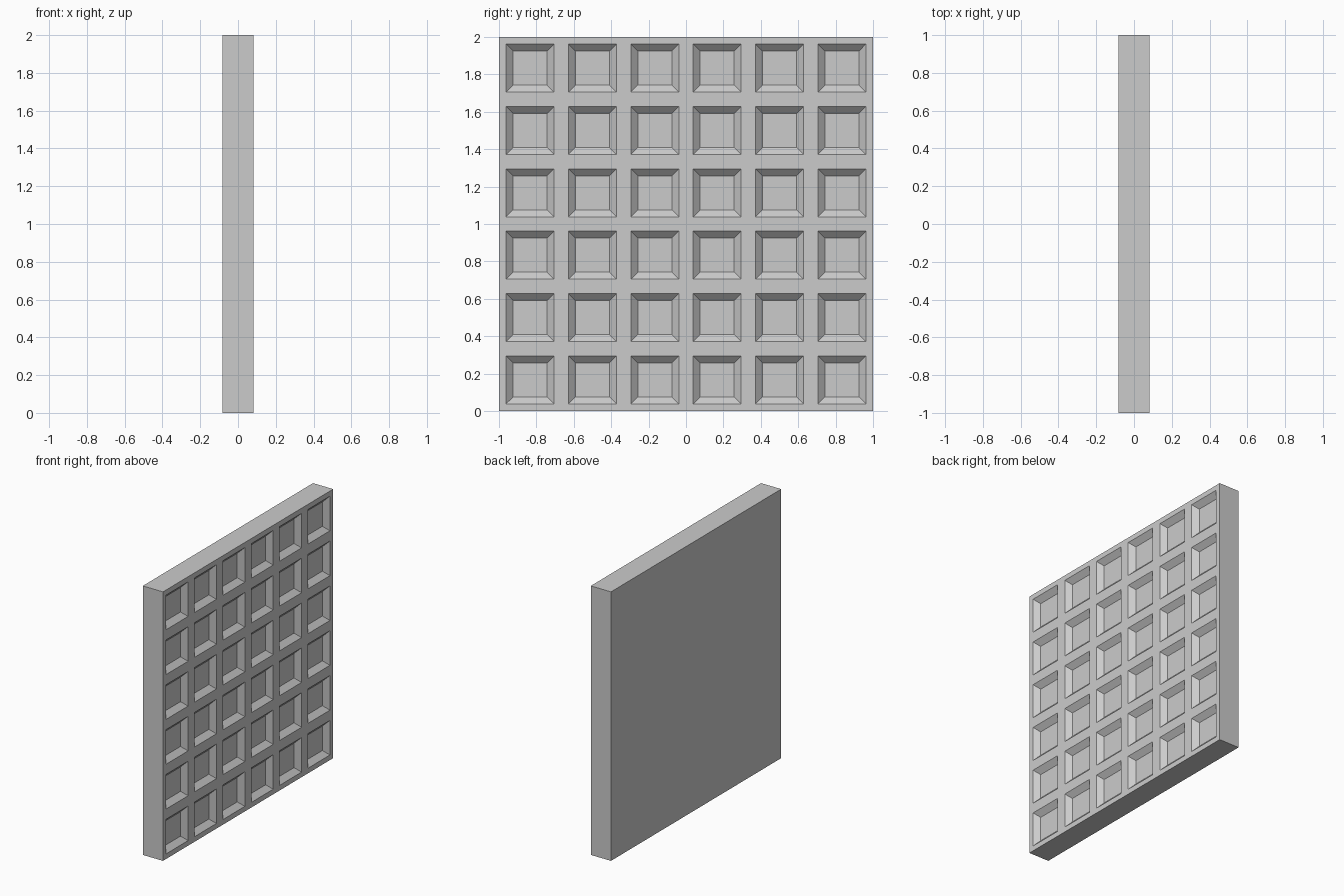
import bpy, bmesh
from math import radians
from mathutils import Matrix, Vector

if "Cube" in bpy.data.objects:
    bpy.data.objects.remove(bpy.data.objects["Cube"])

HALF_THICK = 0.083   # slab spans x = -0.083 .. 0.083
CELLS = 6            # pits per side
MARGIN = 0.038       # half the rib width between pits
SLOPE = 0.038        # width of the sloping pit walls
DEPTH = 0.036        # pit depth

bm = bmesh.new()

# Patterned face: 6 x 6 cells facing +x
place = Matrix.Translation((HALF_THICK, 0, 1)) @ Matrix.Rotation(radians(90), 4, 'Y')
bmesh.ops.create_grid(bm, x_segments=CELLS, y_segments=CELLS, size=1, matrix=place)
bm.normal_update()
if bm.faces[:][0].normal.x < 0:
    bmesh.ops.reverse_faces(bm, faces=bm.faces[:])
cells = bm.faces[:]

# Ribs, then sloping pit walls
bmesh.ops.inset_individual(bm, faces=cells, thickness=MARGIN, use_even_offset=True)
bm.normal_update()
bmesh.ops.inset_individual(bm, faces=cells, thickness=SLOPE, depth=-DEPTH, use_even_offset=True)

# Slab sides and plain back
border = [e for e in bm.edges if e.is_boundary]
sides = bmesh.ops.extrude_edge_only(bm, edges=border)["geom"]
back = [v for v in sides if isinstance(v, bmesh.types.BMVert)]
bmesh.ops.translate(bm, verts=back, vec=Vector((-2 * HALF_THICK, 0, 0)))
bmesh.ops.holes_fill(bm, edges=[e for e in bm.edges if e.is_boundary], sides=0)
bmesh.ops.recalc_face_normals(bm, faces=bm.faces[:])

mesh = bpy.data.meshes.new("coffered_panel")
bm.to_mesh(mesh)
bm.free()
panel = bpy.data.objects.new("coffered_panel", mesh)
bpy.context.collection.objects.link(panel)
